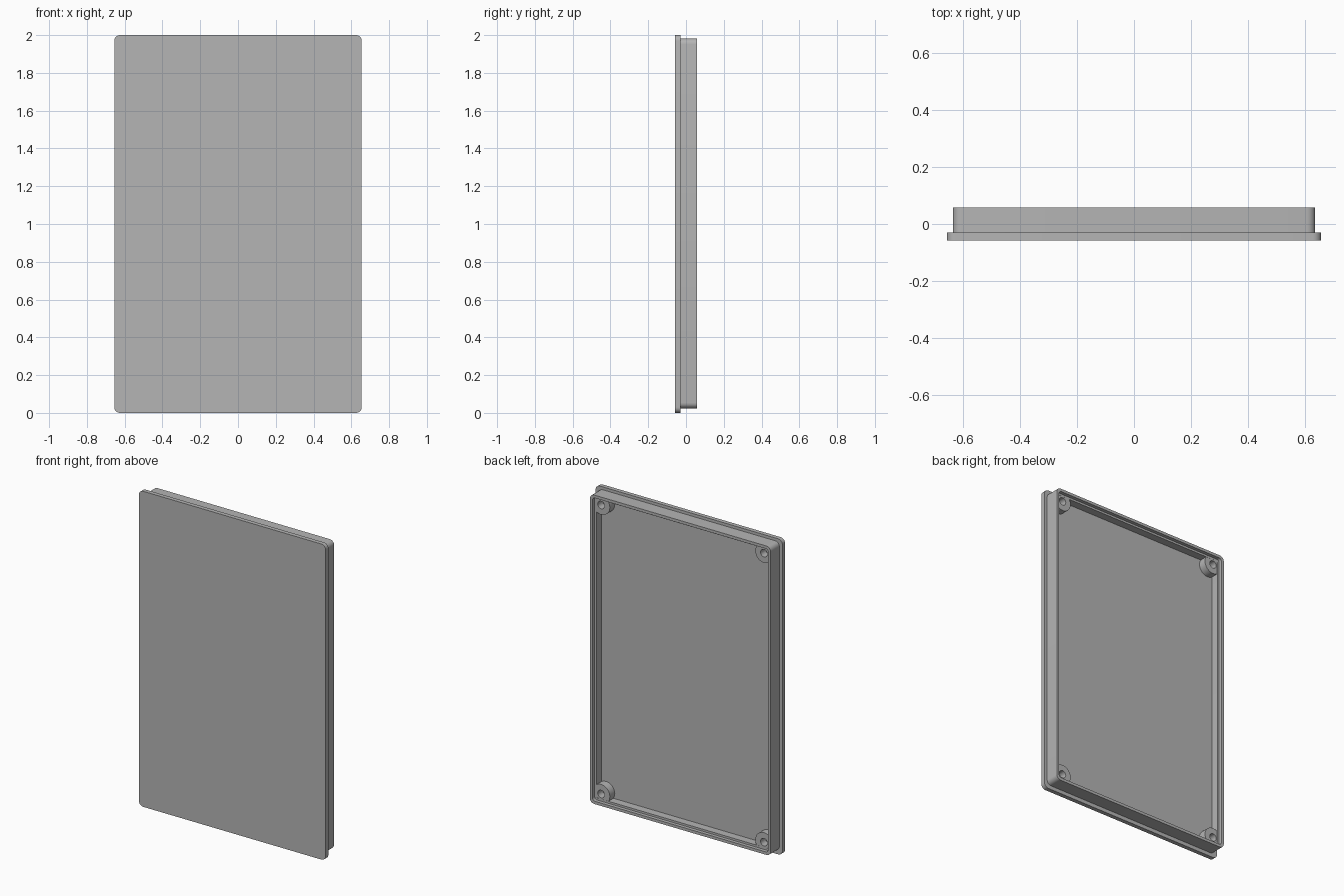
import bpy, bmesh, math

cube = bpy.data.objects.get("Cube")
if cube:
    bpy.data.objects.remove(cube, do_unlink=True)

grey = bpy.data.materials.new("plain grey")
grey.use_nodes = True
grey.diffuse_color = (0.46, 0.46, 0.46, 1)
grey.node_tree.nodes["Principled BSDF"].inputs["Base Color"].default_value = (0.46, 0.46, 0.46, 1)

HALF_X, RIM_INSET, MID_Z = 0.655, 0.021, 1.0
RIM_MID_Z = 1.003
FRONT, STEP, BACK = -0.057, -0.03, 0.057
LEDGE, FLOOR = 0.035, -0.015


def rounded_ring(bm, inset, radius, y, mid_z=RIM_MID_Z):
    """Rounded rectangle of vertices lying at depth y."""
    hx, hz, steps = HALF_X - inset, MID_Z - inset, 6
    verts = []
    for q, (sx, sz) in enumerate(((1, 1), (-1, 1), (-1, -1), (1, -1))):
        for i in range(steps + 1):
            a = math.pi / 2 * (q + i / steps)
            verts.append(bm.verts.new((sx * (hx - radius) + radius * math.cos(a), y,
                                       mid_z + sz * (hz - radius) + radius * math.sin(a))))
    return verts


def circle_ring(bm, x, z, radius, y, count=32):
    return [bm.verts.new((x + radius * math.cos(2 * math.pi * i / count), y,
                          z + radius * math.sin(2 * math.pi * i / count)))
            for i in range(count)]


def bridge(bm, a, b):
    for i in range(len(a)):
        j = (i + 1) % len(a)
        bm.faces.new((a[i], a[j], b[j], b[i]))


def finish(bm, name):
    bmesh.ops.recalc_face_normals(bm, faces=bm.faces)
    mesh = bpy.data.meshes.new(name)
    bm.to_mesh(mesh)
    bm.free()
    obj = bpy.data.objects.new(name, mesh)
    mesh.materials.append(grey)
    bpy.context.collection.objects.link(obj)
    bpy.ops.object.select_all(action="DESELECT")
    obj.select_set(True)
    bpy.context.view_layer.objects.active = obj
    bpy.ops.object.shade_smooth_by_angle(angle=math.radians(30))


# Lid: front plate, rim, thin lip, inner ledge and recessed floor
bm = bmesh.new()
lip, wall = RIM_INSET + 0.018, RIM_INSET + 0.031
rings = [
    rounded_ring(bm, 0, 0.03, FRONT, MID_Z),
    rounded_ring(bm, 0, 0.03, STEP, MID_Z),
    rounded_ring(bm, RIM_INSET, 0.03, STEP),
    rounded_ring(bm, RIM_INSET, 0.03, BACK),
    rounded_ring(bm, lip, 0.018, BACK),
    rounded_ring(bm, lip, 0.018, LEDGE),
    rounded_ring(bm, wall, 0.01, LEDGE),
    rounded_ring(bm, wall, 0.01, FLOOR),
]
for a, b in zip(rings, rings[1:]):
    bridge(bm, a, b)
bm.faces.new(rings[0])
bm.faces.new(rings[-1])
finish(bm, "lid_shell")

# Screw bosses: hollow posts merging into the four inner corners
offset = RIM_INSET + 0.063
for side, sx in (("left", 1), ("right", -1)):
    for level, sz in (("upper", 1), ("lower", -1)):
        x, z = sx * (HALF_X - offset), RIM_MID_Z + sz * (MID_Z - offset)
        bm = bmesh.new()
        top, base = LEDGE - 0.0005, FLOOR - 0.002
        rings = [circle_ring(bm, x, z, r, y)
                 for r, y in ((0.061, base), (0.061, top), (0.024, top), (0.024, base))]
        for a, b in zip(rings, rings[1:] + rings[:1]):
            bridge(bm, a, b)
        finish(bm, f"{level}_{side}_screw_boss")
